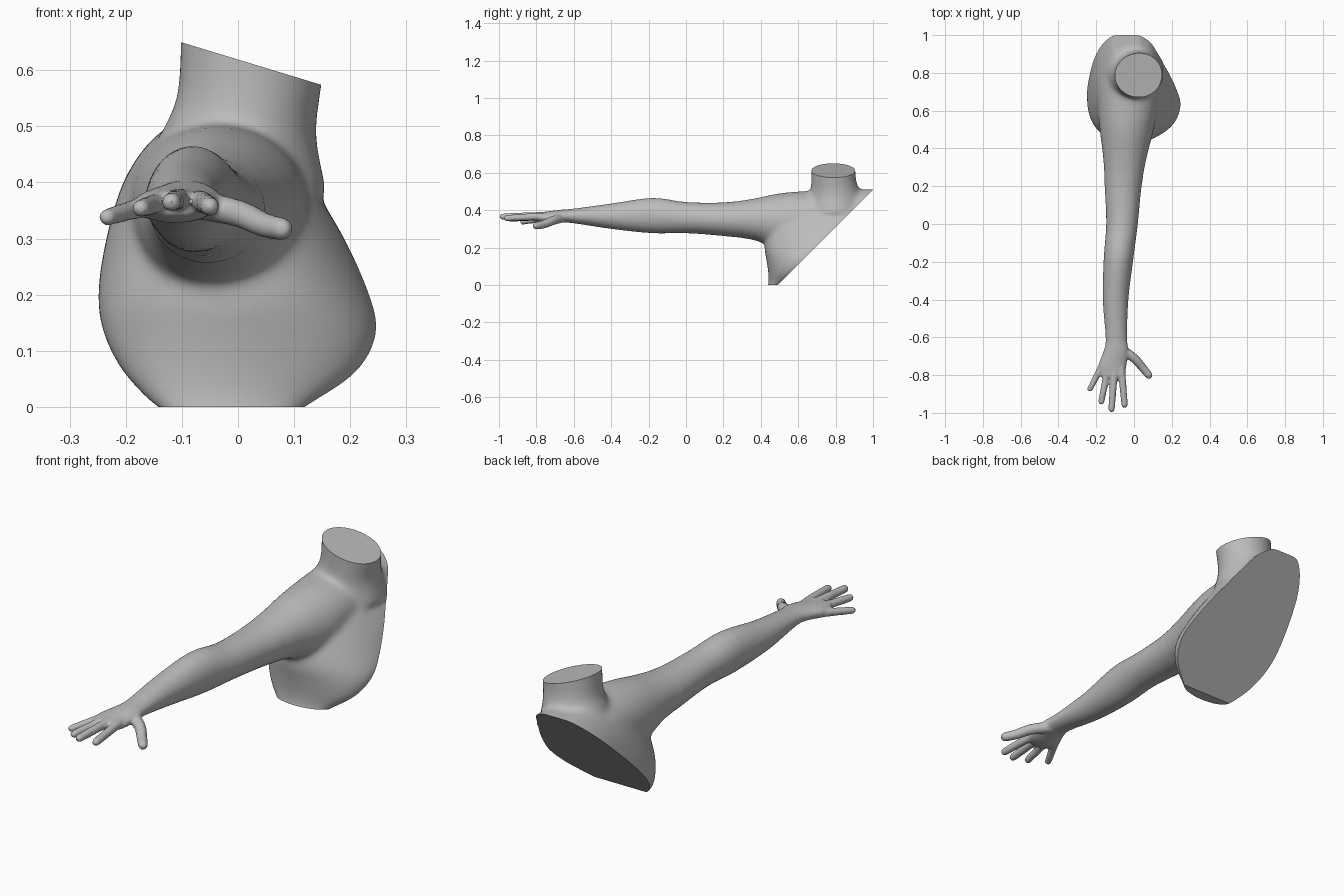
import bpy, bmesh, math
from mathutils import Vector

cube = bpy.data.objects.get("Cube")
if cube:
    bpy.data.objects.remove(cube, do_unlink=True)

X, Y, Z = Vector((1, 0, 0)), Vector((0, 1, 0)), Vector((0, 0, 1))
bm = bmesh.new()


def catmull(rows, steps=4):
    """Smoothly interpolate rows of numbers."""
    out = []
    for i in range(len(rows) - 1):
        a, b, c, d = (rows[min(max(i + k, 0), len(rows) - 1)] for k in (-1, 0, 1, 2))
        for s in range(steps):
            t = s / steps
            out.append([0.5 * (2 * q + (r - p) * t + (2 * p - 5 * q + 4 * r - w) * t * t
                               + (3 * q - p - 3 * r + w) * t ** 3)
                        for p, q, r, w in zip(a, b, c, d)])
    return out + [list(rows[-1])]


def loft(rings, power=2.0, sides=40, skew=0.0):
    """Skin closed rings given as (centre, half axis u, half axis v)."""
    loops = []
    for centre, u, v in rings:
        loop = []
        for k in range(sides):
            a = 2 * math.pi * k / sides
            c, s = math.cos(a), math.sin(a)
            p = centre + u * math.copysign(abs(c) ** (2 / power), c) \
                + v * math.copysign(abs(s) ** (2 / power), s)
            p.y += skew * max(p.x, 0)
            loop.append(bm.verts.new(p))
        loops.append(loop)
    for a, b in zip(loops, loops[1:]):
        for k in range(sides):
            j = (k + 1) % sides
            bm.faces.new((a[k], a[j], b[j], b[k]))
    bm.faces.new(loops[0][::-1])
    bm.faces.new(loops[-1])


def finger(points, radius):
    """Tapered round digit along a few points, with a rounded tip."""
    path = [Vector(p) for p in catmull(points)]
    rings = []
    for i, p in enumerate(path):
        d = (path[min(i + 1, len(path) - 1)] - path[max(i - 1, 0)]).normalized()
        u = d.cross(Z).normalized()
        r = radius * (1.1 - 0.25 * i / (len(path) - 1))
        rings.append((p, u * r, u.cross(d) * r))
    tip, u, v = rings[-1]
    for a in (0.5, 1.0, 1.4):
        rings.append((tip + d * r * math.sin(a), u * math.cos(a), v * math.cos(a)))
    loft(rings, sides=16)


# Arm from shoulder to palm: y, left x, right x, bottom z, top z
arm = [
    (1.02, -0.15, 0.03, 0.40, 0.50),
    (0.80, -0.19, 0.11, 0.28, 0.505),
    (0.60, -0.19, 0.12, 0.21, 0.50),
    (0.48, -0.18, 0.10, 0.20, 0.487),
    (0.36, -0.165, 0.07, 0.24, 0.462),
    (0.20, -0.155, 0.04, 0.262, 0.441),
    (0.00, -0.147, 0.02, 0.277, 0.443),
    (-0.18, -0.16, -0.003, 0.277, 0.465),
    (-0.40, -0.165, -0.03, 0.30, 0.435),
    (-0.60, -0.15, -0.037, 0.33, 0.408),
    (-0.67, -0.16, -0.03, 0.333, 0.402),
    (-0.75, -0.188, -0.04, 0.328, 0.392),
    (-0.81, -0.175, -0.05, 0.34, 0.385),
]
loft([(Vector(((l + r) / 2, y, (b + t) / 2)), X * (r - l) / 2, Z * (t - b) / 2)
      for y, l, r, b, t in catmull(arm)])

# Chest and back slab: z, left x, right x, depth in front of the slanted cut
chest = [
    (-0.04, -0.10, 0.08, 0.03),
    (0.00, -0.15, 0.13, 0.05),
    (0.06, -0.205, 0.215, 0.11),
    (0.13, -0.24, 0.25, 0.19),
    (0.20, -0.25, 0.235, 0.27),
    (0.30, -0.235, 0.19, 0.35),
    (0.40, -0.205, 0.13, 0.40),
    (0.47, -0.16, 0.09, 0.36),
    (0.51, -0.11, 0.03, 0.26),
]
loft([(Vector(((l + r) / 2, z + 0.49, z)), X * (r - l) / 2, Y * d)
      for z, l, r, d in catmull(chest)], power=2.2, sides=64, skew=0.12)

# Neck: z, centre x, centre y, half width, half depth
neck = [
    (0.38, 0.00, 0.80, 0.16, 0.16),
    (0.48, 0.00, 0.80, 0.14, 0.14),
    (0.56, 0.02, 0.79, 0.128, 0.12),
    (0.72, 0.035, 0.785, 0.137, 0.118),
]
loft([(Vector((x, y, z)), X * u, Y * v) for z, x, y, u, v in catmull(neck)])

# Fingers and thumb
finger([(-0.15, -0.71, 0.36), (-0.185, -0.78, 0.352), (-0.233, -0.873, 0.338)], 0.018)
finger([(-0.125, -0.72, 0.365), (-0.147, -0.81, 0.362), (-0.173, -0.94, 0.354)], 0.019)
finger([(-0.10, -0.72, 0.368), (-0.107, -0.82, 0.37), (-0.119, -0.98, 0.365)], 0.02)
finger([(-0.075, -0.72, 0.365), (-0.063, -0.81, 0.365), (-0.05, -0.957, 0.357)], 0.02)
finger([(-0.07, -0.66, 0.36), (0.0, -0.71, 0.345), (0.045, -0.76, 0.325),
        (0.078, -0.80, 0.317)], 0.024)

# Fuse the parts into one skin
bmesh.ops.recalc_face_normals(bm, faces=bm.faces)
raw = bpy.data.meshes.new("raw_parts")
bm.to_mesh(raw)
bm.free()
body = bpy.data.objects.new("arm_and_shoulder", raw)
bpy.context.scene.collection.objects.link(body)
remesh = body.modifiers.new("fuse", 'REMESH')
remesh.mode = 'VOXEL'
remesh.voxel_size = 0.006
soft = body.modifiers.new("soften", 'SMOOTH')
soft.factor, soft.iterations = 0.5, 5
graph = bpy.context.evaluated_depsgraph_get()
skin = bpy.data.meshes.new_from_object(body.evaluated_get(graph))
body.modifiers.clear()
body.data = skin
bpy.data.meshes.remove(raw)

bm = bmesh.new()
bm.from_mesh(skin)

# Blend the shoulder, armpit and neck more softly than the hand
torso = [v for v in bm.verts if v.co.y > 0.25]
for _ in range(40):
    bmesh.ops.smooth_vert(bm, verts=torso, factor=0.5,
                          use_axis_x=True, use_axis_y=True, use_axis_z=True)

# Flat cuts: base, slanted back, tilted neck top
for point, normal in (((0, 0, 0), (0, 0, -1)),
                      ((0, 0.49, 0), (0, 1, -1)),
                      ((0.03, 0.785, 0.61), (0.08, 0, 0.263))):
    bmesh.ops.bisect_plane(bm, geom=bm.verts[:] + bm.edges[:] + bm.faces[:],
                           plane_co=point, plane_no=Vector(normal).normalized(),
                           clear_outer=True)
    bmesh.ops.holes_fill(bm, edges=[e for e in bm.edges if e.is_boundary], sides=0)
bmesh.ops.recalc_face_normals(bm, faces=bm.faces)
bm.to_mesh(skin)
bm.free()

# Plain grey material
grey = bpy.data.materials.new("plain_grey")
grey.use_nodes = True
grey.diffuse_color = (0.5, 0.5, 0.5, 1)
grey.node_tree.nodes["Principled BSDF"].inputs["Base Color"].default_value = (0.5, 0.5, 0.5, 1)
skin.materials.clear()
skin.materials.append(grey)

bpy.ops.object.select_all(action='DESELECT')
body.select_set(True)
bpy.context.view_layer.objects.active = body
bpy.ops.object.shade_smooth_by_angle(angle=math.radians(40))
